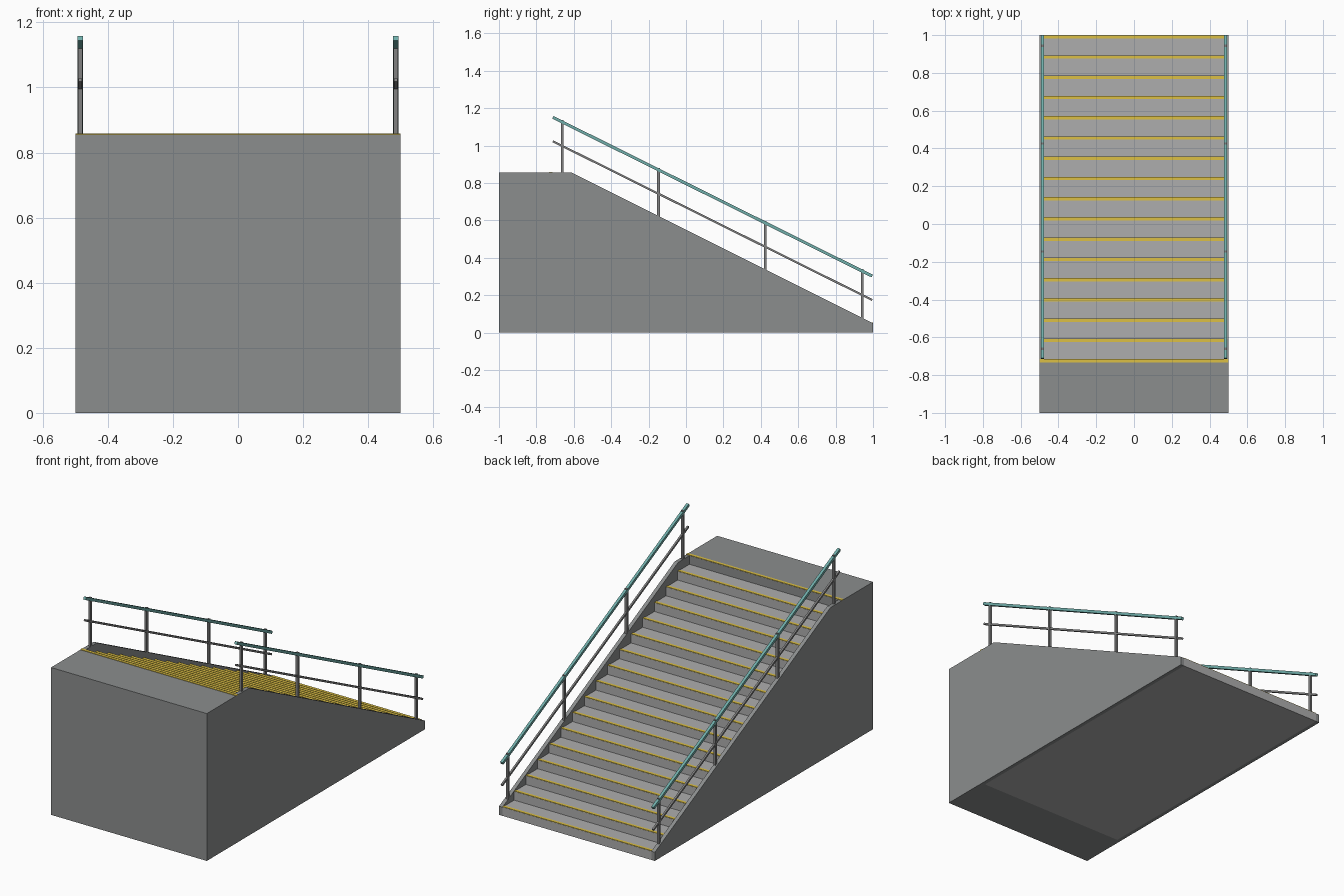
import bpy, bmesh, math

if "Cube" in bpy.data.objects:
    bpy.data.objects.remove(bpy.data.objects["Cube"])

def mat(name, col):
    m = bpy.data.materials.new(name)
    m.diffuse_color = (*col, 1)
    m.use_nodes = True
    m.node_tree.nodes["Principled BSDF"].inputs["Base Color"].default_value = m.diffuse_color
    return m

YELLOW = mat("nosing_yellow", (0.72, 0.53, 0.06))
TEAL = mat("rail_teal", (0.16, 0.42, 0.40))
STEEL = mat("steel_grey", (0.22, 0.22, 0.22))
CONCRETE = mat("concrete", (0.26, 0.27, 0.27))
TREAD = mat("tread_grey", (0.42, 0.42, 0.42))

def finish(name, bm, m):
    bmesh.ops.recalc_face_normals(bm, faces=bm.faces)
    me = bpy.data.meshes.new(name)
    bm.to_mesh(me)
    bm.free()
    me.materials.append(m)
    ob = bpy.data.objects.new(name, me)
    bpy.context.collection.objects.link(ob)
    return ob

def extrude_profile(name, pts, x0, x1, m):
    """Extrude a closed (y, z) profile along x."""
    bm = bmesh.new()
    f = bm.faces.new([bm.verts.new((x0, y, z)) for y, z in pts])
    r = bmesh.ops.extrude_face_region(bm, geom=[f])
    vs = [v for v in r["geom"] if isinstance(v, bmesh.types.BMVert)]
    bmesh.ops.translate(bm, verts=vs, vec=(x1 - x0, 0, 0))
    return finish(name, bm, m)

def box(name, x0, x1, y0, y1, z0, z1, m):
    return extrude_profile(name, [(y0, z0), (y1, z0), (y1, z1), (y0, z1)], x0, x1, m)

def sloped_bar(name, p, q, t, x, m):
    """Square bar between two (y, z) points."""
    dy, dz = q[0] - p[0], q[1] - p[1]
    n = math.hypot(dy, dz)
    ny, nz = -dz / n * t / 2, dy / n * t / 2
    pts = [(p[0] - ny, p[1] - nz), (q[0] - ny, q[1] - nz),
           (q[0] + ny, q[1] + nz), (p[0] + ny, p[1] + nz)]
    return extrude_profile(name, pts, x - t / 2, x + t / 2, m)

STEPS = 16
TOP = 0.855
RISE = TOP / (STEPS + 1)
LAND = -0.714                      # back edge of the landing
RUN = (1 - LAND) / STEPS
WALL_IN = 0.478
RAIL_X = 0.485

# Landing block
box("landing", -0.5, 0.5, -1, LAND, 0, TOP, CONCRETE)

# Stair flight
prof = [(LAND, 0), (1, 0)]
for k in range(STEPS):
    z = (k + 1) * RISE
    prof += [(1 - k * RUN, z), (1 - (k + 1) * RUN, z)]
extrude_profile("stair_flight", prof, -WALL_IN, WALL_IN, TREAD)

# Yellow nosing strips
for k in range(STEPS + 1):
    y, z = 1 - k * RUN, (k + 1) * RISE
    w = 0.5 if k == STEPS else WALL_IN
    box(f"nosing_{k + 1}", -w, w, y - 0.018, y - 0.001, z - 0.003, z + 0.003, YELLOW)

def wall_z(y):
    return min(TOP, 0.05 + 0.5 * (1 - y))

def rail_z(y):
    return 0.300 + 0.497 * (1 - y)

for side, s in (("left", -1), ("right", 1)):
    # Sloped side wall
    extrude_profile(f"{side}_side_wall",
                    [(LAND, 0), (1, 0), (1, 0.05), (-0.61, TOP), (LAND, TOP)],
                    s * WALL_IN, s * 0.5, CONCRETE)
    # Handrail and middle rail
    x = s * RAIL_X
    a, b = -0.712, 0.996
    sloped_bar(f"{side}_handrail", (a, rail_z(a)), (b, rail_z(b)), 0.016, x, TEAL)
    sloped_bar(f"{side}_middle_rail", (a, rail_z(a) - 0.128),
               (b, rail_z(b) - 0.128), 0.011, x, STEEL)
    # Posts
    for i, y in enumerate((-0.662, -0.147, 0.424, 0.942)):
        box(f"{side}_post_{i + 1}", x - 0.007, x + 0.007, y - 0.007, y + 0.007,
            wall_z(y) - 0.01, rail_z(y) + 0.011, STEEL)
